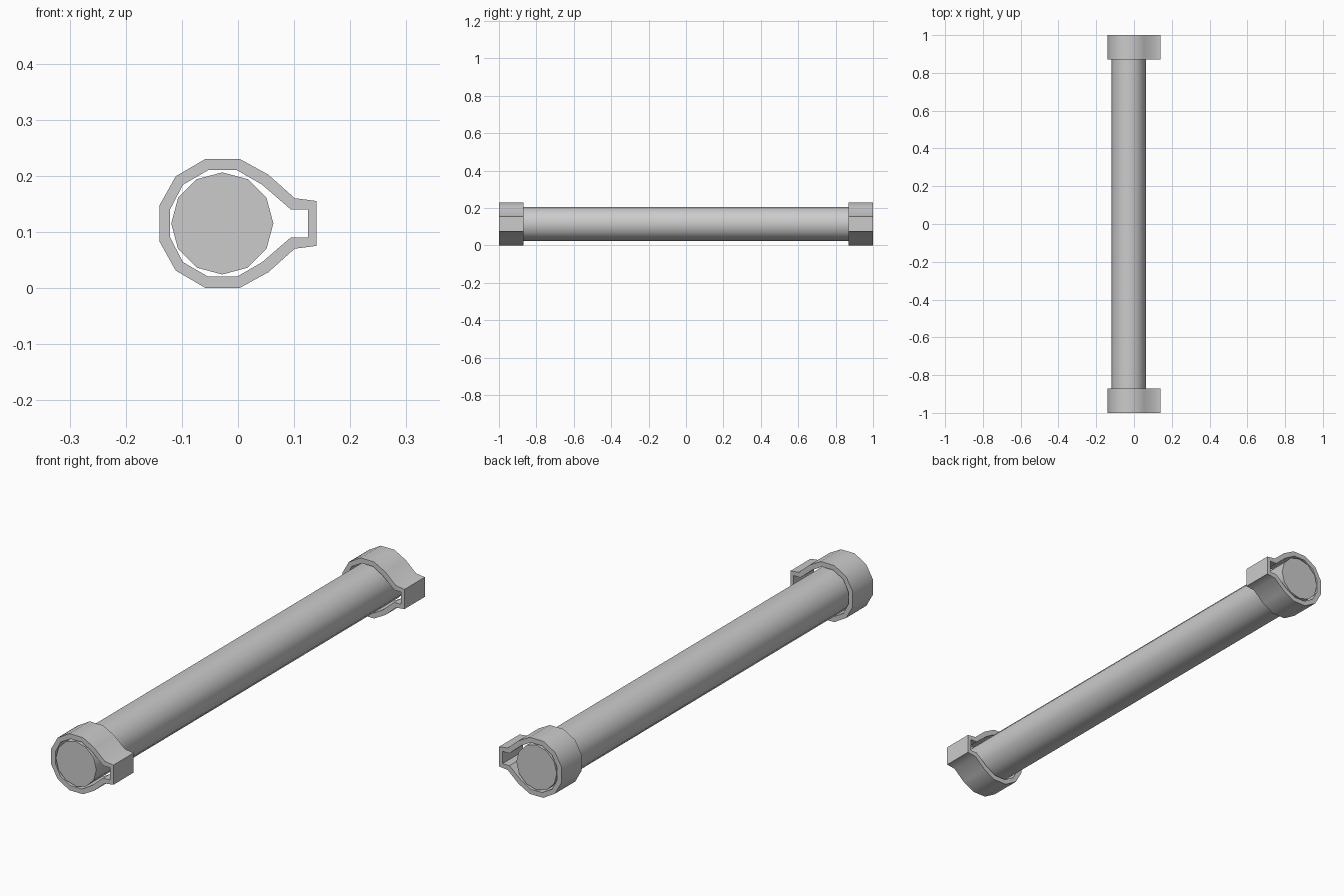
import bpy, bmesh, math

if "Cube" in bpy.data.objects:
    bpy.data.objects.remove(bpy.data.objects["Cube"])

MID_Z = 0.115

# Upper halves of the clamp outline as (x, height above the middle), left to right
OUTER = [(-0.14, 0.032), (-0.111, 0.084), (-0.058, 0.115), (0.003, 0.115),
         (0.054, 0.087), (0.101, 0.045), (0.14, 0.04)]
INNER = [(-0.121, 0.025), (-0.098, 0.069), (-0.053, 0.095), (-0.002, 0.095),
         (0.043, 0.069), (0.094, 0.025), (0.125, 0.025)]


def finish(bm, name, angle):
    bmesh.ops.recalc_face_normals(bm, faces=bm.faces[:])
    mesh = bpy.data.meshes.new(name)
    bm.to_mesh(mesh)
    bm.free()
    obj = bpy.data.objects.new(name, mesh)
    bpy.context.collection.objects.link(obj)
    bpy.ops.object.select_all(action='DESELECT')
    obj.select_set(True)
    bpy.context.view_layer.objects.active = obj
    bpy.ops.object.shade_smooth_by_angle(angle=math.radians(angle))
    return obj


def closed_loop(half):
    return half + [(x, -h) for x, h in reversed(half)]


def clamp(name, y0, y1):
    bm = bmesh.new()
    rings = [[bm.verts.new((x, y, MID_Z + h)) for x, h in closed_loop(half)]
             for half, y in ((OUTER, y0), (OUTER, y1), (INNER, y1), (INNER, y0))]
    n = len(rings[0])
    for k in range(4):
        a, b = rings[k], rings[(k + 1) % 4]
        for i in range(n):
            j = (i + 1) % n
            bm.faces.new((a[i], a[j], b[j], b[i]))
    return finish(bm, name, 36)


# Clamp bands at both ends
clamp("front_clamp", -1.0, -0.87)
clamp("back_clamp", 0.87, 1.0)

# Twelve-sided rod running through both clamps
bm = bmesh.new()
ends = [[bm.verts.new((-0.028 + 0.091 * math.cos(math.tau * i / 12), y,
                       MID_Z + 0.091 * math.sin(math.tau * i / 12)))
         for i in range(12)] for y in (-1.0, 1.0)]
for ring in ends:
    bm.faces.new(ring)
for i in range(12):
    j = (i + 1) % 12
    bm.faces.new((ends[0][i], ends[0][j], ends[1][j], ends[1][i]))
finish(bm, "rod", 36)
